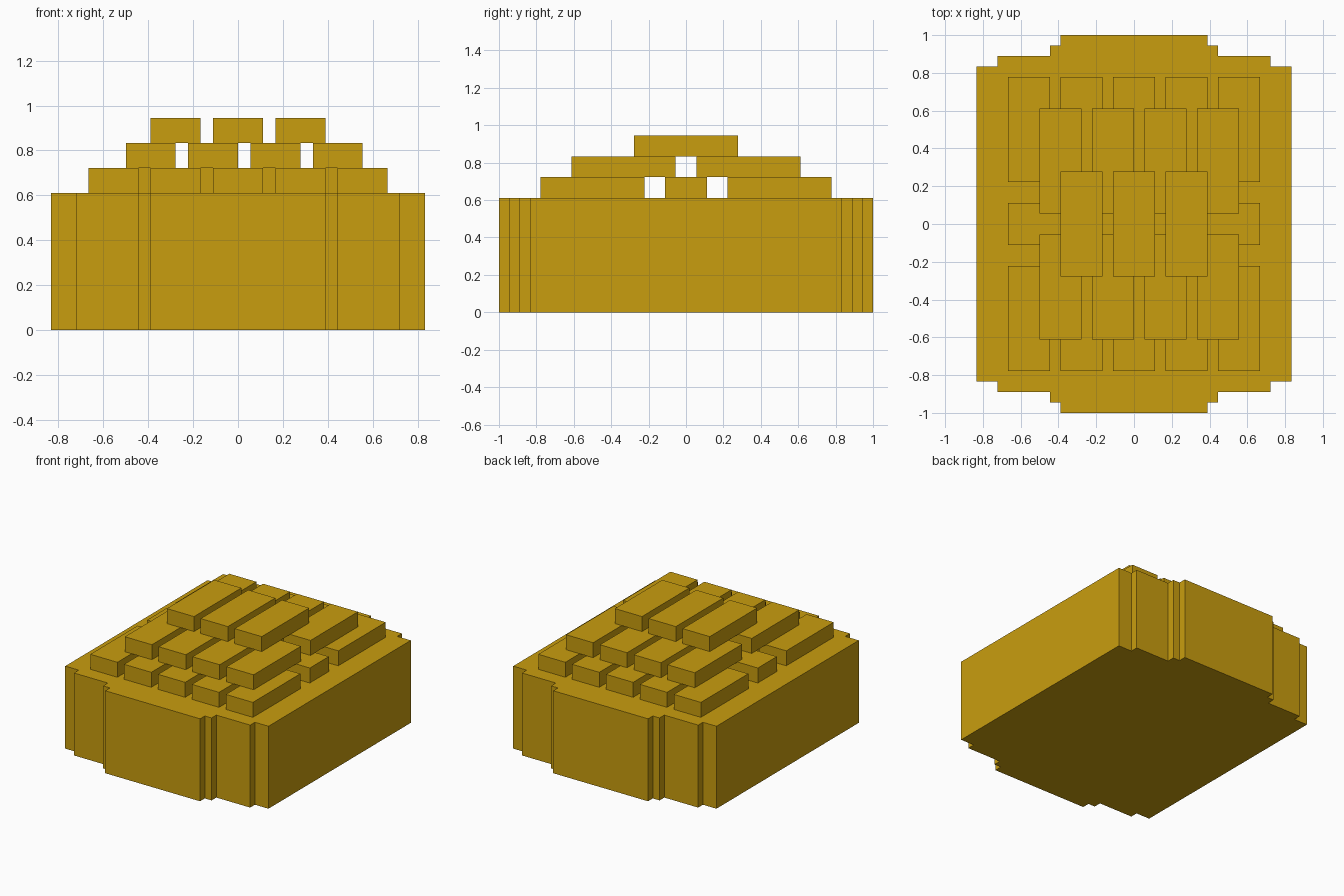
import bpy, bmesh

if "Cube" in bpy.data.objects:
    bpy.data.objects.remove(bpy.data.objects["Cube"])

U = 1 / 18  # model grid unit

gold = bpy.data.materials.new("gold")
gold.diffuse_color = (0.584, 0.337, 0.0045, 1)
gold.use_nodes = True
gold.node_tree.nodes["Principled BSDF"].inputs["Base Color"].default_value = gold.diffuse_color


def finish(bm, name):
    bmesh.ops.recalc_face_normals(bm, faces=bm.faces)
    mesh = bpy.data.meshes.new(name)
    bm.to_mesh(mesh)
    bm.free()
    mesh.materials.append(gold)
    bpy.context.collection.objects.link(bpy.data.objects.new(name, mesh))


def bar(name, x0, x1, y0, y1, z0):
    """One ingot, two units high, given in grid units."""
    bm = bmesh.new()
    bmesh.ops.create_cube(bm, size=1)
    for v in bm.verts:
        v.co = ((x1 if v.co.x > 0 else x0) * U,
                (y1 if v.co.y > 0 else y0) * U,
                (z0 + 2 if v.co.z > 0 else z0) * U)
    finish(bm, name)


# Base block: stepped quarter outline mirrored around, then extruded
quarter = [(15, 15), (13, 15), (13, 16), (8, 16), (8, 17), (7, 17), (7, 18)]
half = quarter + [(-x, y) for x, y in reversed(quarter)]
outline = half + [(-x, -y) for x, y in half]
bm = bmesh.new()
face = bm.faces.new([bm.verts.new((x * U, y * U, 0)) for x, y in outline])
top = bmesh.ops.extrude_face_region(bm, geom=[face])["geom"]
bmesh.ops.translate(bm, vec=(0, 0, 11 * U),
                    verts=[v for v in top if isinstance(v, bmesh.types.BMVert)])
finish(bm, "base_block")

# Bottom layer: two rows of five bars, with two crosswise bars between
for y0 in (-14, 4):
    for i in range(5):
        bar("bottom_bar", -12 + 5 * i, -8 + 5 * i, y0, y0 + 10, 11)
for x0 in (-12, 2):
    bar("cross_bar", x0, x0 + 10, -2, 2, 11)

# Middle layer: two rows of four bars
for y0 in (-11, 1):
    for i in range(4):
        bar("middle_bar", -9 + 5 * i, -5 + 5 * i, y0, y0 + 10, 13)

# Top layer: three bars
for i in range(3):
    bar("top_bar", -7 + 5 * i, -3 + 5 * i, -5, 5, 15)
